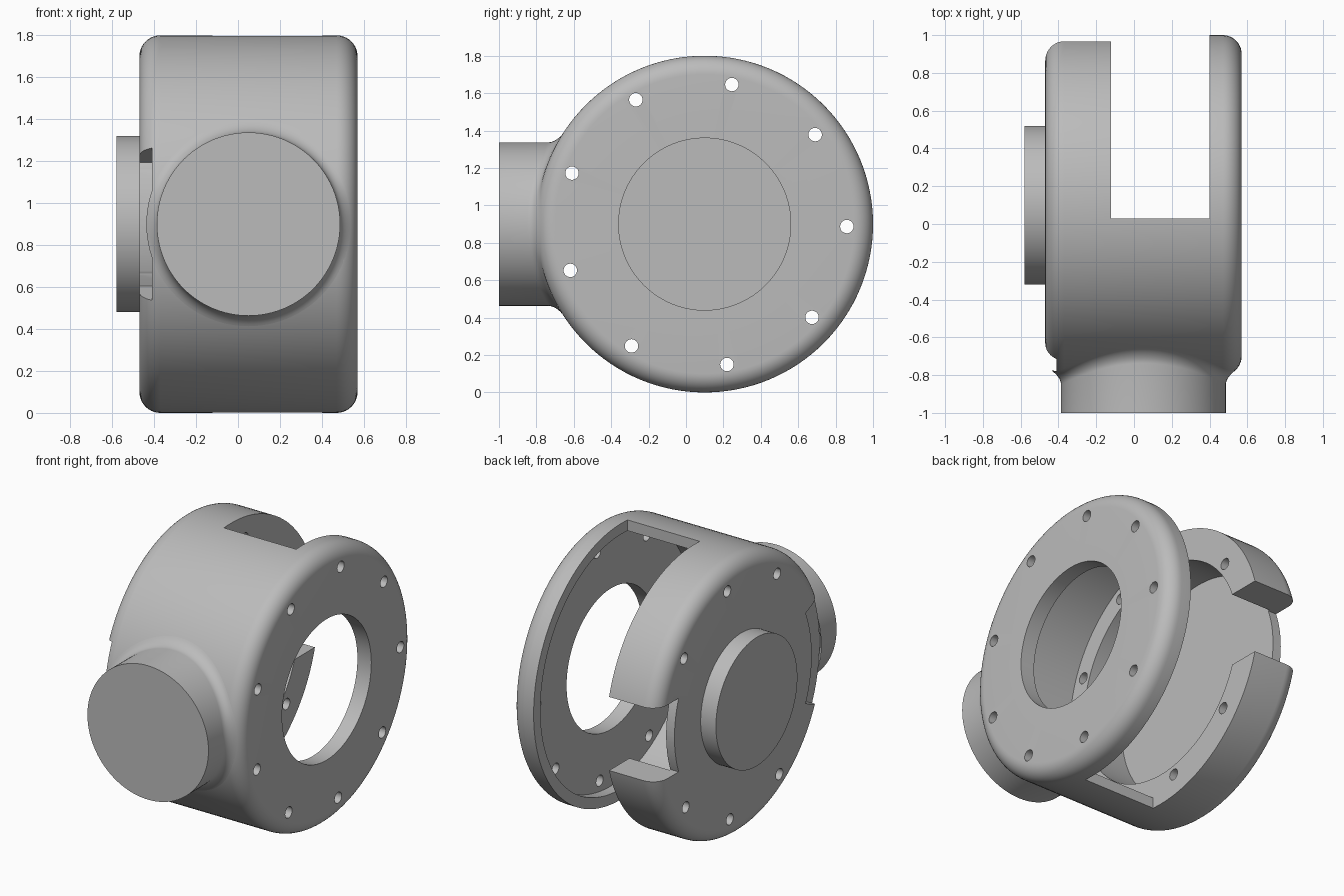
import bpy, bmesh, math
from math import sin, cos, pi, radians, sqrt
from mathutils import Matrix, Vector

if "Cube" in bpy.data.objects:
    bpy.data.objects.remove(bpy.data.objects["Cube"])

CY, CZ = 0.1, 0.9            # axis of the drum
R, ROUND = 0.9, 0.1          # drum radius and edge rounding
X0, X1 = -0.47, 0.57         # drum side faces

gray = bpy.data.materials.new("plain gray")
gray.use_nodes = True
gray.diffuse_color = (0.5, 0.5, 0.5, 1)
gray.node_tree.nodes["Principled BSDF"].inputs["Base Color"].default_value = (0.5, 0.5, 0.5, 1)


def make_object(name, bm):
    bmesh.ops.recalc_face_normals(bm, faces=bm.faces)
    mesh = bpy.data.meshes.new(name)
    bm.to_mesh(mesh)
    bm.free()
    mesh.materials.append(gray)
    obj = bpy.data.objects.new(name, mesh)
    bpy.context.collection.objects.link(obj)
    return obj


def activate(obj):
    bpy.ops.object.select_all(action='DESELECT')
    obj.select_set(True)
    bpy.context.view_layer.objects.active = obj


def lathe(name, profile, steps=128):
    """Spin (x, radius) points around the drum axis."""
    bm = bmesh.new()
    verts = [bm.verts.new((x, CY, CZ + r)) for x, r in profile]
    edges = [bm.edges.new(pair) for pair in zip(verts, verts[1:])]
    bmesh.ops.spin(bm, geom=verts + edges, cent=(0, CY, CZ), axis=(1, 0, 0),
                   angle=2 * pi, steps=steps)
    bmesh.ops.remove_doubles(bm, verts=bm.verts, dist=1e-4)
    return make_object(name, bm)


def add_prism(bm, outline, xa, xb):
    """Extrude (y, z) points, measured from the drum axis, along x."""
    face = bm.faces.new([bm.verts.new((xa, CY + y, CZ + z)) for y, z in outline])
    out = bmesh.ops.extrude_face_region(bm, geom=[face])
    moved = [v for v in out["geom"] if isinstance(v, bmesh.types.BMVert)]
    bmesh.ops.translate(bm, vec=(xb - xa, 0, 0), verts=moved)


def cut(obj, outlines, xa, xb):
    bm = bmesh.new()
    for outline in outlines:
        add_prism(bm, outline, xa, xb)
    cutter = make_object("cutter", bm)
    cutter.hide_render = True
    mod = obj.modifiers.new("cut", 'BOOLEAN')
    mod.operation, mod.solver, mod.object = 'DIFFERENCE', 'EXACT', cutter
    activate(obj)
    bpy.ops.object.modifier_apply(modifier=mod.name)
    bpy.data.objects.remove(cutter)


def arc(radius, a0, a1, n=16, cy=0, cz=0):
    angles = [a0 + (a1 - a0) * i / n for i in range(n + 1)]
    return [(cy + radius * cos(a), cz + radius * sin(a)) for a in angles]


# Hollow drum with rounded rims, round side opening and end boss
profile = [(-0.58, 0), (-0.58, 0.42), (X0, 0.42)]
profile += arc(ROUND, pi, pi / 2, 10, X0 + ROUND, R - ROUND)
profile += arc(ROUND, pi / 2, 0, 10, X1 - ROUND, R - ROUND)
profile += [(X1, 0.46), (0.47, 0.46), (0.47, 0.83), (-0.12, 0.83),
            (-0.12, 0.70), (-0.41, 0.70), (-0.41, 0)]
drum = lathe("drum_housing", profile)

# Wide slot across the back
cut(drum, [[(-0.07, -1), (1, -1), (1, 1), (-0.07, 1)]], -0.122, 0.40)

# Gap through the back of the thick rim
half = math.asin(0.24 / 0.69)
cut(drum, [arc(0.69, -half, half) + [(1, 0.24), (1, -0.24)]], -0.7, -0.05)

# Shallow radial notch on the front of the thick rim
a = radians(24)
cut(drum, [arc(0.725, pi - a, pi + a) + arc(1.1, pi + a, pi - a)], -0.7, -0.41)

# Ring of bolt holes through both sides
holes = []
for i in range(9):
    t = radians(40 * i - 1)
    holes.append(arc(0.036, 0, 2 * pi * 23 / 24, 23, 0.76 * cos(t), 0.76 * sin(t)))
cut(drum, holes, -1, 1)


# Front spigot, blended into the drum by a fillet
def drum_front(x, z):
    over = max(X0 + ROUND - x, x - (X1 - ROUND), 0)
    radius = R - ROUND + sqrt(max(ROUND ** 2 - over ** 2, 0))
    return CY - sqrt(radius ** 2 - (z - CZ) ** 2)


SPIGOT_X, SPIGOT_R, FILLET, SEG = 0.05, 0.437, 0.05, 96
bm = bmesh.new()
rings = []
for step in range(-1, 9):
    ring = []
    for i in range(SEG):
        t = 2 * pi * i / SEG
        b = max(step, 0) / 8 * pi / 2
        r = SPIGOT_R + FILLET * (1 - cos(b))
        x, z = SPIGOT_X + r * cos(t), CZ + r * sin(t)
        y = -1 if step < 0 else drum_front(x, z) - FILLET * (1 - sin(b))
        ring.append(bm.verts.new((x, y, z)))
    rings.append(ring)
bm.faces.new(rings[0])
for low, high in zip(rings, rings[1:]):
    for i in range(SEG):
        j = (i + 1) % SEG
        bm.faces.new((low[i], low[j], high[j], high[i]))
spigot = make_object("front_spigot", bm)

for obj in (drum, spigot):
    activate(obj)
    bpy.ops.object.shade_smooth_by_angle(angle=radians(30))
